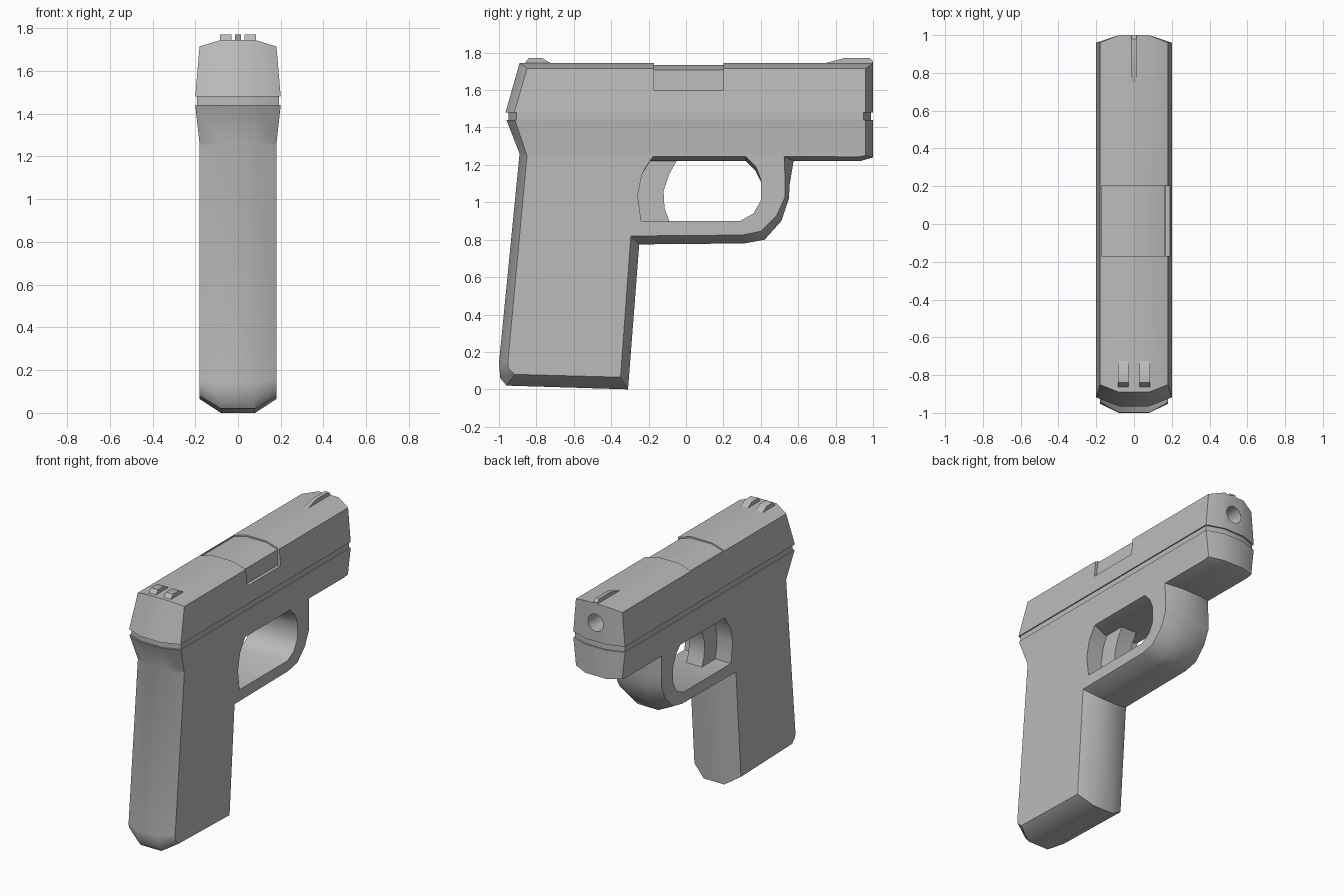
import bpy, bmesh, math
from mathutils import Matrix

if "Cube" in bpy.data.objects:
    bpy.data.objects.remove(bpy.data.objects["Cube"])

metal = bpy.data.materials.new("grey metal")
metal.diffuse_color = (0.5, 0.5, 0.5, 1)
metal.use_nodes = True
metal.node_tree.nodes["Principled BSDF"].inputs["Base Color"].default_value = metal.diffuse_color
CORE = 0.08   # half width of the flat centre strip


def finish(name, bm):
    bmesh.ops.remove_doubles(bm, verts=bm.verts, dist=1e-5)
    bmesh.ops.recalc_face_normals(bm, faces=bm.faces)
    me = bpy.data.meshes.new(name)
    bm.to_mesh(me)
    bm.free()
    me.materials.append(metal)
    ob = bpy.data.objects.new(name, me)
    bpy.context.collection.objects.link(ob)
    return ob


def loft(name, loops):
    """Skin a list of equally long vertex loops and cap both ends."""
    bm = bmesh.new()
    rows = [[bm.verts.new(p) for p in loop] for loop in loops]
    n = len(rows[0])
    for a, b in zip(rows, rows[1:]):
        for i in range(n):
            j = (i + 1) % n
            bm.faces.new((a[i], a[j], b[j], b[i]))
    bm.faces.new(rows[0][::-1])
    bm.faces.new(rows[-1])
    return bm


def chamfered(name, pts, half=0.2, width=None, knot=None):
    """Side profile: (y, z) on the centre strip and (y, z) on the flat side."""
    loops = []
    for x in (-half, -CORE, CORE, half):
        k = 2 if abs(x) > CORE else 0
        loops.append([(x, p[k], p[k + 1]) for p in pts])
    bm = loft(name, loops)
    if knot:
        bmesh.ops.bisect_plane(bm, geom=bm.verts[:] + bm.edges[:] + bm.faces[:],
                               plane_co=(0, 0, knot), plane_no=(0, 0, 1))
    if width:
        for v in bm.verts:
            a = abs(v.co.x)
            a = CORE + (a - CORE) * (width(v.co.z) - CORE) / (half - CORE)
            v.co.x = math.copysign(a, v.co.x)
    return finish(name, bm)


def plate(name, prof, x0, x1):
    return finish(name, loft(name, [[(x, y, z) for y, z in prof] for x in (x0, x1)]))


def cut(ob, cutter):
    cutter.hide_render = True
    m = ob.modifiers.new("cut", 'BOOLEAN')
    m.operation, m.solver, m.object = 'DIFFERENCE', 'EXACT', cutter
    bpy.context.view_layer.objects.active = ob
    bpy.ops.object.modifier_apply(modifier=m.name)
    bpy.data.objects.remove(cutter, do_unlink=True)


# Frame: grip, trigger guard and dust cover in one outline
frame = chamfered("frame", [
    (-0.96, 1.44, -0.915, 1.44), (-0.89, 1.26, -0.85, 1.25),
    (-1.0, 0.14, -0.952, 0.15), (-0.993, 0.06, -0.95, 0.115),
    (-0.96, 0.02, -0.915, 0.08), (-0.31, 0.0, -0.35, 0.065),
    (-0.25, 0.775, -0.295, 0.82), (0.31, 0.78, 0.30, 0.825),
    (0.42, 0.80, 0.40, 0.845), (0.51, 0.90, 0.485, 0.93),
    (0.55, 1.02, 0.53, 1.03), (0.555, 1.10, 0.53, 1.12),
    (0.575, 1.22, 0.525, 1.245), (0.93, 1.22, 0.92, 1.243),
    (1.0, 1.24, 0.96, 1.25), (1.0, 1.44, 0.96, 1.44)],
    width=lambda z: 0.18 + 0.02 * min(1, max(0, (z - 1.26) / 0.18)), knot=1.26)

# Trigger opening, flared at its upper edge
cut(frame, chamfered("opening_cutter", [
    (-0.20, 1.22, -0.16, 1.262), (-0.235, 1.15, -0.235, 1.15),
    (-0.258, 1.04, -0.258, 1.04), (-0.24, 0.90, -0.24, 0.90),
    (0.29, 0.90, 0.29, 0.90), (0.36, 0.94, 0.36, 0.94),
    (0.40, 1.01, 0.40, 1.01), (0.40, 1.11, 0.40, 1.13),
    (0.37, 1.17, 0.37, 1.21), (0.32, 1.22, 0.32, 1.262)], half=0.25))

# Narrow recessed band between frame and slide
chamfered("rail", [(-0.95, 1.43, -0.905, 1.43), (0.99, 1.43, 0.95, 1.43),
                   (0.99, 1.49, 0.95, 1.49), (-0.95, 1.49, -0.905, 1.49)], half=0.192)

# Slide
slide = chamfered("slide", [
    (-0.965, 1.48, -0.918, 1.48), (1.0, 1.48, 0.96, 1.48),
    (1.0, 1.745, 0.96, 1.715), (-0.89, 1.745, -0.85, 1.715)],
    width=lambda z: 0.2 - 0.02 * min(1, (z - 1.48) / 0.235))

# Ejection port with the barrel hood inside it
port = [(-0.17, 1.6), (0.2, 1.6), (0.2, 1.9), (-0.17, 1.9)]
cut(slide, plate("port_cutter", port, -0.172, 0.3))
hood = [(-0.172, 1.59), (-0.172, 1.708), (-0.08, 1.735), (0.08, 1.735),
        (0.165, 1.708), (0.168, 1.59)]
finish("barrel_hood", loft("barrel_hood", [[(x, y, z) for x, z in hood] for y in (-0.172, 0.202)]))

# Muzzle bore
bm = bmesh.new()
bmesh.ops.create_cone(bm, cap_ends=True, segments=16, radius1=0.06, radius2=0.06, depth=0.6,
                      matrix=Matrix.Translation((0, 1, 1.61)) @ Matrix.Rotation(math.pi / 2, 4, 'X'))
cut(slide, finish("bore_cutter", bm))

# Sights
for side, name in ((-1, "rear_sight_left"), (1, "rear_sight_right")):
    plate(name, [(-0.87, 1.735), (-0.84, 1.772), (-0.77, 1.772), (-0.71, 1.735)],
          side * 0.03, side * 0.085)
plate("front_sight", [(0.73, 1.74), (0.85, 1.772), (0.98, 1.772), (1.0, 1.755), (1.0, 1.735)],
      -0.014, 0.014)

# Curved trigger
plate("trigger", [(-0.22, 1.23), (-0.045, 1.23), (-0.09, 1.15), (-0.12, 1.06), (-0.115, 0.97),
                  (-0.09, 0.90), (-0.24, 0.90), (-0.27, 1.04)], -0.06, 0.06)

# Smooth shading on the gently rounded edges
for ob in bpy.context.scene.objects:
    ob.select_set(True)
bpy.context.view_layer.objects.active = frame
bpy.ops.object.shade_smooth_by_angle(angle=math.radians(35))
